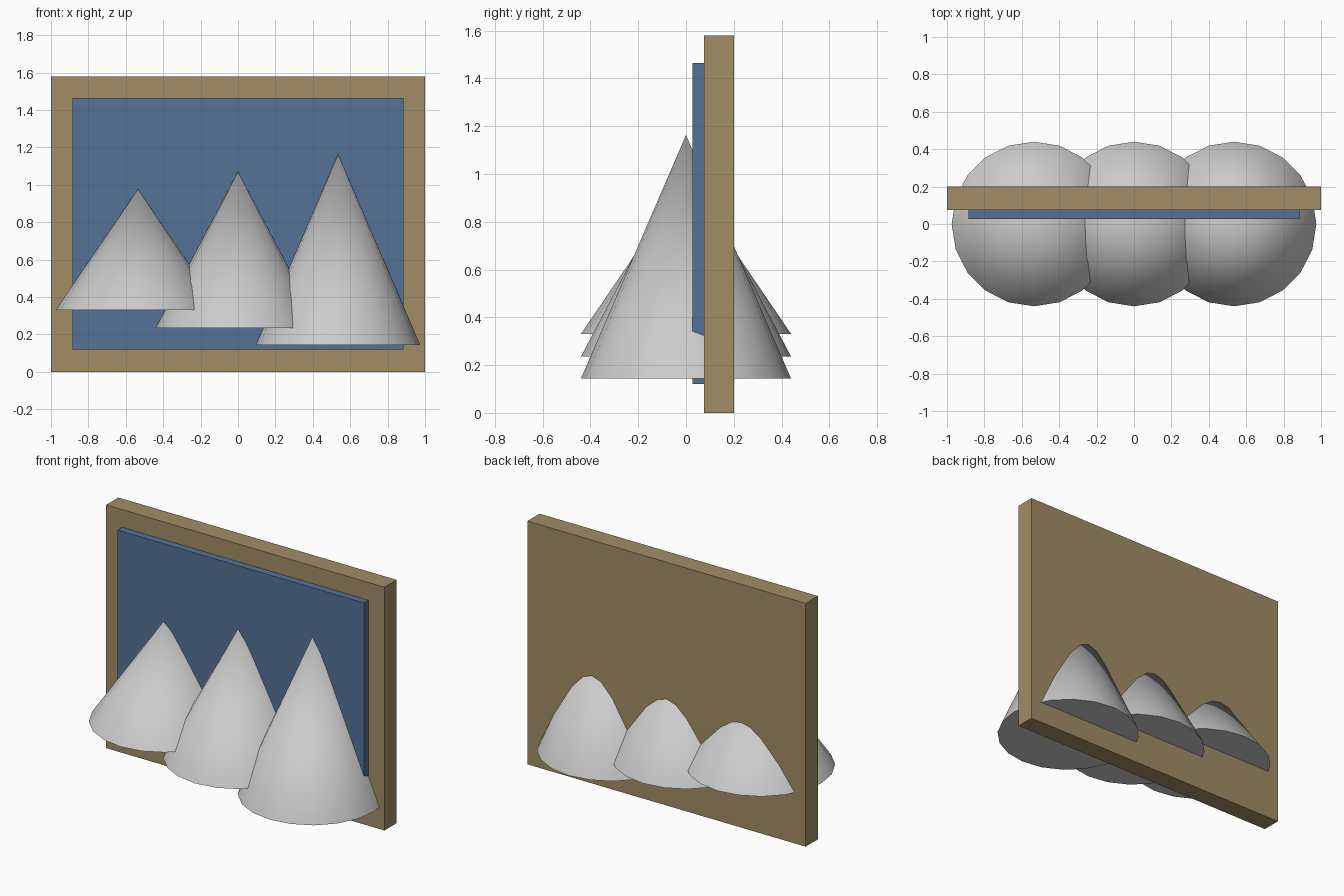
import bpy

if "Cube" in bpy.data.objects:
    bpy.data.objects.remove(bpy.data.objects["Cube"])


def material(name, color):
    m = bpy.data.materials.new(name)
    m.diffuse_color = color
    m.use_nodes = True
    m.node_tree.nodes["Principled BSDF"].inputs["Base Color"].default_value = m.diffuse_color
    return m


def box(name, lo, hi, mat):
    bpy.ops.mesh.primitive_cube_add(size=1, location=[(a + b) / 2 for a, b in zip(lo, hi)])
    o = bpy.context.object
    o.name = name
    o.scale = [b - a for a, b in zip(lo, hi)]
    bpy.ops.object.transform_apply(location=False, rotation=False, scale=True)
    o.data.materials.append(mat)


def cone(name, x, base, tip):
    bpy.ops.mesh.primitive_cone_add(vertices=20, radius1=0.44, radius2=0,
                                    depth=tip - base, location=(x, 0, (base + tip) / 2))
    bpy.context.object.name = name
    bpy.ops.object.shade_smooth_by_angle(angle=0.7)


# Wooden backing board and raised blue panel
box("backing_board", (-1, 0.075, 0), (1, 0.2, 1.58), material("wood", (0.36, 0.27, 0.13, 1)))
box("blue_panel", (-0.885, 0.028, 0.12), (0.885, 0.09, 1.465), material("blue", (0.09, 0.17, 0.31, 1)))

# Row of three overlapping cones, growing taller to the right
for name, x, base, tip in (("left_cone", -0.535, 0.33, 0.977),
                           ("middle_cone", 0, 0.235, 1.07),
                           ("right_cone", 0.535, 0.143, 1.163)):
    cone(name, x, base, tip)
